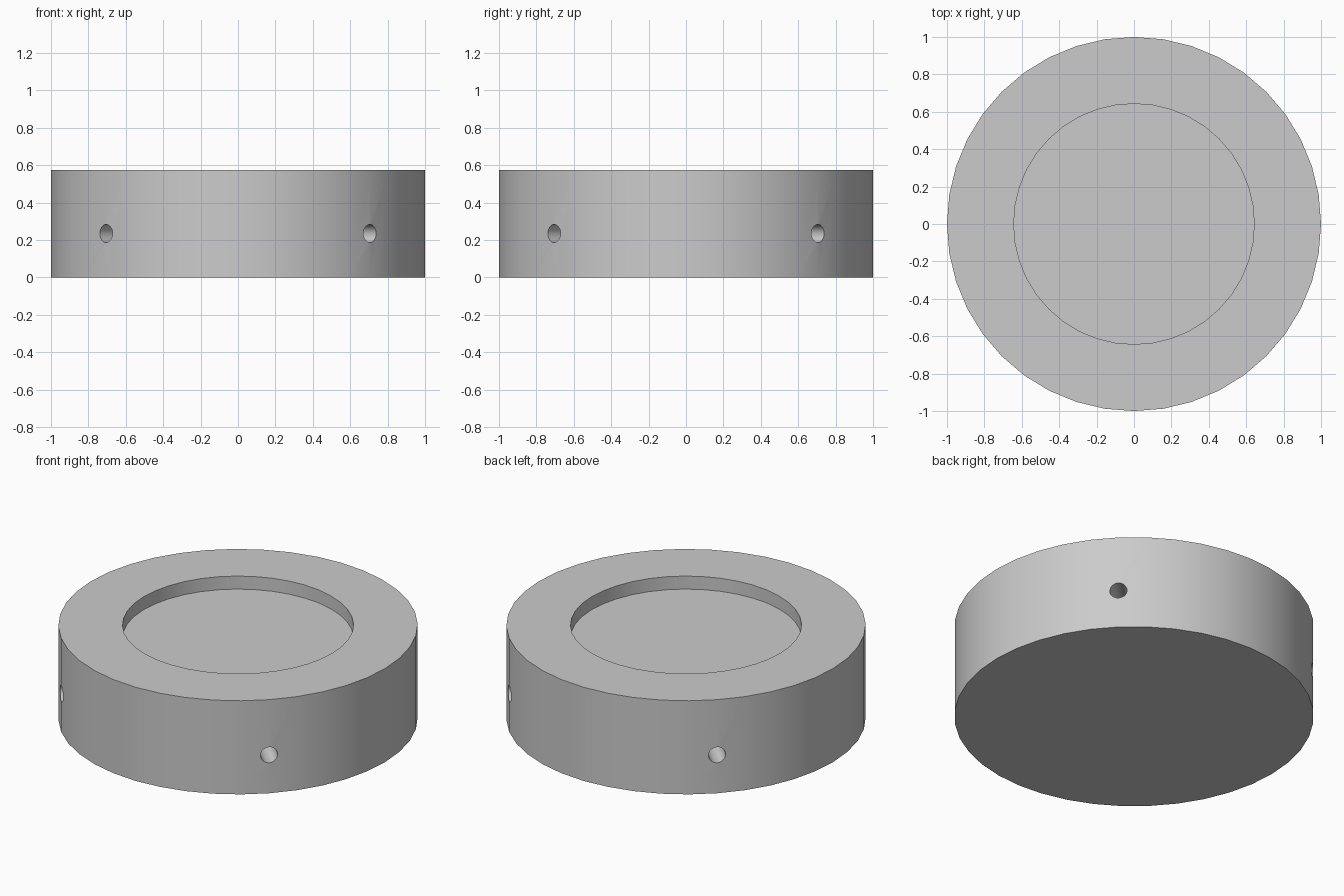
import bpy
from math import radians, cos, sin

if "Cube" in bpy.data.objects:
    bpy.data.objects.remove(bpy.data.objects["Cube"])

RADIUS, HEIGHT = 1.0, 0.575
RECESS_RADIUS, RECESS_DEPTH = 0.643, 0.08
HOLE_RADIUS, HOLE_DEPTH, HOLE_Z = 0.048, 0.35, 0.235

grey = bpy.data.materials.new("grey")
grey.use_nodes = True
grey.diffuse_color = (0.6, 0.6, 0.6, 1)
grey.node_tree.nodes["Principled BSDF"].inputs["Base Color"].default_value = (0.6, 0.6, 0.6, 1)


def cylinder(name, sides, radius, depth, location, rotation=(0, 0, 0)):
    bpy.ops.mesh.primitive_cylinder_add(
        vertices=sides, radius=radius, depth=depth, location=location, rotation=rotation)
    obj = bpy.context.object
    obj.name = name
    obj.data.materials.append(grey)
    return obj


def cut(target, cutter):
    cutter.hide_render = True
    mod = target.modifiers.new("cut", 'BOOLEAN')
    mod.operation = 'DIFFERENCE'
    mod.solver = 'EXACT'
    mod.object = cutter
    bpy.context.view_layer.objects.active = target
    bpy.ops.object.modifier_apply(modifier=mod.name)
    bpy.data.objects.remove(cutter)


# Round body
body = cylinder("round_base", 40, RADIUS, HEIGHT, (0, 0, HEIGHT / 2))

# Shallow circular recess in the top
cut(body, cylinder("recess_cutter", 40, RECESS_RADIUS, 2 * RECESS_DEPTH, (0, 0, HEIGHT)))

# Four radial holes on the diagonals
for angle in (45, 135, 225, 315):
    a = radians(angle)
    cut(body, cylinder("hole_cutter", 32, HOLE_RADIUS, 2 * HOLE_DEPTH,
                       (RADIUS * cos(a), RADIUS * sin(a), HOLE_Z),
                       (0, radians(90), a)))

# Smooth walls with crisp rims
bpy.ops.object.select_all(action='DESELECT')
body.select_set(True)
bpy.context.view_layer.objects.active = body
bpy.ops.object.shade_smooth_by_angle(angle=radians(30))
